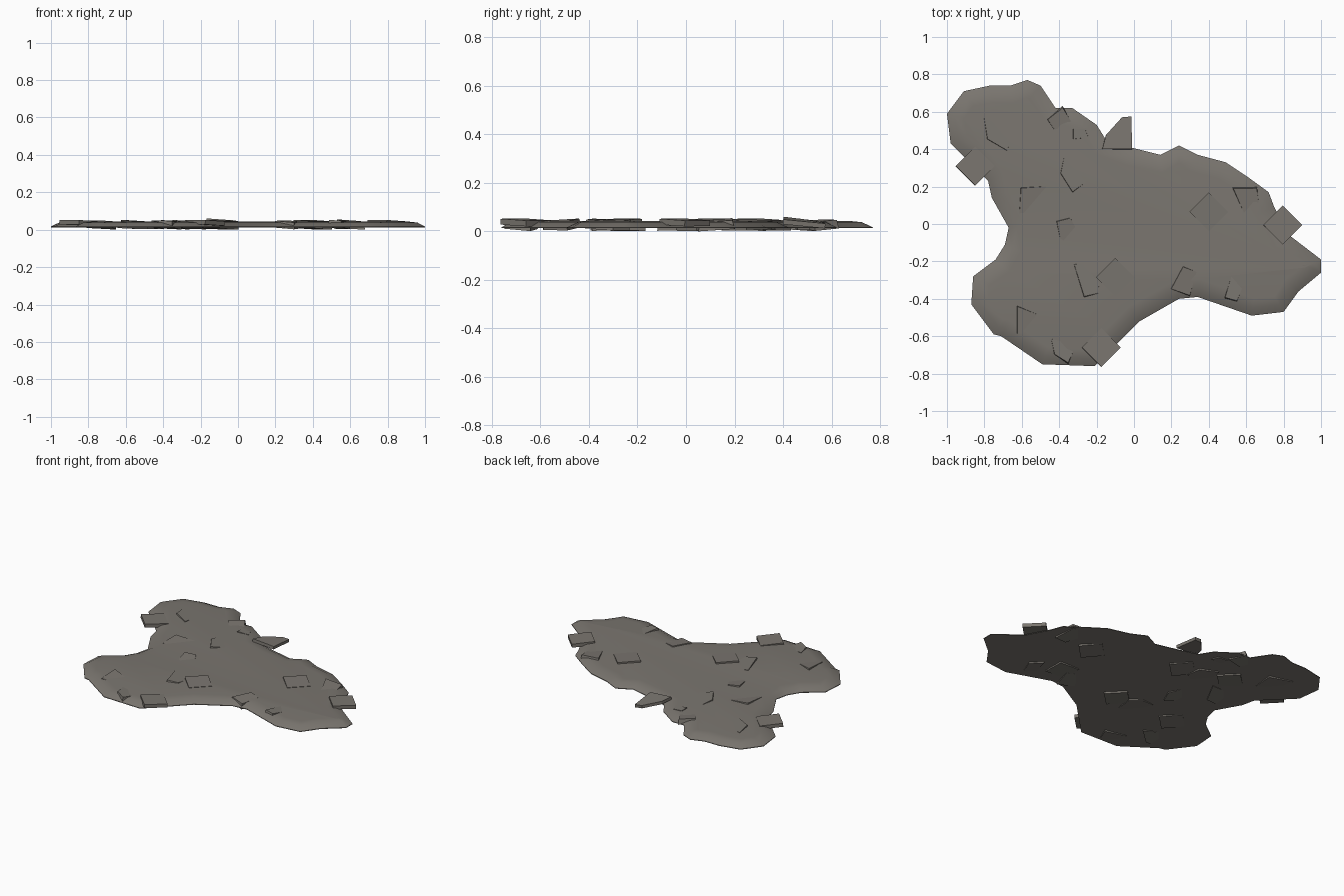
import bpy, bmesh, math
from mathutils import Matrix, Vector

if "Cube" in bpy.data.objects:
    bpy.data.objects.remove(bpy.data.objects["Cube"])

mat = bpy.data.materials.new("warm grey stone")
mat.diffuse_color = (0.195, 0.18, 0.16, 1)
mat.use_nodes = True
mat.node_tree.nodes["Principled BSDF"].inputs["Base Color"].default_value = mat.diffuse_color


def add_object(name, bm, smooth=False):
    bmesh.ops.recalc_face_normals(bm, faces=bm.faces)
    me = bpy.data.meshes.new(name)
    bm.to_mesh(me)
    bm.free()
    me.materials.append(mat)
    ob = bpy.data.objects.new(name, me)
    bpy.context.collection.objects.link(ob)
    if smooth:
        for p in me.polygons:
            p.use_smooth = True
        me.set_sharp_from_angle(angle=math.radians(50))
    return ob


def prism(name, pts, z0, z1, taper=1.0, tilt=(0, 0)):
    """Flat polygon slab with a smaller top, tilted about its centre."""
    bm = bmesh.new()
    c = sum((Vector((x, y, 0)) for x, y in pts), Vector()) / len(pts)
    h = (z1 - z0) / 2
    lo, hi = [], []
    for x, y in pts:
        d = Vector((x, y, 0)) - c
        lo.append(bm.verts.new(d + Vector((0, 0, -h))))
        hi.append(bm.verts.new(d * taper + Vector((0, 0, h))))
    bm.faces.new(lo[::-1])
    bm.faces.new(hi)
    n = len(pts)
    for i in range(n):
        j = (i + 1) % n
        bm.faces.new((lo[i], lo[j], hi[j], hi[i]))
    rot = Matrix.Rotation(tilt[0], 4, 'X') @ Matrix.Rotation(tilt[1], 4, 'Y')
    bm.transform(Matrix.Translation(c + Vector((0, 0, (z0 + z1) / 2))) @ rot)
    return add_object(name, bm)


# Main patch of ground: irregular outline with a sloped rim
outline = [(1, -.19), (.83, -.06), (.75, .09), (.72, .17), (.61, .25), (.49, .33),
           (.34, .37), (.24, .42), (.14, .37), (-.02, .41), (-.15, .45), (-.2, .53),
           (-.33, .62), (-.42, .62), (-.5, .74), (-.57, .77), (-.66, .74), (-.77, .74),
           (-.91, .71), (-1, .59), (-.98, .43), (-.9, .35), (-.78, .23), (-.76, .14),
           (-.67, -.02), (-.69, -.11), (-.74, -.19), (-.86, -.28), (-.87, -.43),
           (-.75, -.59), (-.71, -.6), (-.49, -.75), (-.21, -.76), (-.08, -.63),
           (.03, -.52), (.24, -.4), (.34, -.39), (.63, -.49), (.8, -.47), (.88, -.36),
           (1, -.26)]
bm = bmesh.new()
base = [bm.verts.new((x, y, 0.012)) for x, y in outline]
bottom = bm.faces.new(base)
top = bm.faces.new([bm.verts.new((x, y, 0.016)) for x, y in outline])
tv = list(top.verts)
for i in range(len(base)):
    j = (i + 1) % len(base)
    bm.faces.new((base[i], base[j], tv[j], tv[i]))
bmesh.ops.recalc_face_normals(bm, faces=bm.faces)
for width, z in ((.045, .037), (.05, .042)):
    bmesh.ops.inset_region(bm, faces=[top], thickness=width, use_even_offset=False)
    for v in top.verts:
        v.co.z = z
add_object("ground_patch", bm, smooth=True)

# Square tiles, poking through top (first group) or underside (second group)
tiles = [(-.85, .31, .036, 45), (.40, .065, .036, 45), (.795, -.005, .036, 45),
         (-.1, -.285, .036, 45), (-.175, -.66, .036, 45),
         (-.18, .25, .018, 45), (-.5, .33, .018, 45), (-.55, -.29, .018, 45),
         (.38, -.24, .018, 0), (.4, .065, .016, 45), (-.1, -.285, .016, 45)]
for i, (x, y, z, a) in enumerate(tiles):
    pts = [(x + .104 * math.cos(math.radians(a + 45 + k * 90)),
            y + .104 * math.sin(math.radians(a + 45 + k * 90))) for k in range(4)]
    t = .03 if i % 2 else -.03
    prism(f"square_tile_{i + 1}", pts, z - .012, z + .012, 1, (t, .04))

# Broken shards lying almost flush in the surface
shards = [[(-.81, .57), (-.65, .53), (-.67, .38), (-.79, .45)],
          [(-.61, .2), (-.46, .21), (-.54, .06), (-.62, .05)],
          [(-.38, .37), (-.26, .32), (-.25, .22), (-.33, .16), (-.4, .27)],
          [(-.42, .02), (-.34, .04), (-.3, -.03), (-.34, -.12), (-.4, -.08)],
          [(-.33, -.21), (-.24, -.2), (-.17, -.25), (-.19, -.38), (-.27, -.4)],
          [(-.63, -.43), (-.48, -.49), (-.59, -.59), (-.63, -.59)],
          [(-.45, -.61), (-.3, -.64), (-.35, -.75), (-.43, -.7)],
          [(.19, -.35), (.26, -.22), (.34, -.25), (.3, -.39)],
          [(.48, -.4), (.53, -.23), (.6, -.3), (.55, -.42)],
          [(.52, .2), (.66, .2), (.68, .05), (.59, .04)],
          [(-.33, .51), (-.26, .51), (-.24, .46), (-.33, .45)],
          [(-.47, .56), (-.38, .63), (-.32, .53), (-.43, .5)]]
for i, pts in enumerate(shards):
    s = 1 if i % 2 else -1
    prism(f"shard_{i + 1}", pts, .008, .044, .9, (.06 * s, .07))

# Larger shard sticking out at the back edge
prism("edge_shard", [(-.17, .4), (-.15, .475), (-.065, .57), (-.015, .575), (-.01, .4)],
      .025, .045, 1, (-.1, .07))

# Rest everything on the floor
obs = list(bpy.data.objects)
bpy.context.view_layer.update()
low = min((o.matrix_world @ v.co).z for o in obs for v in o.data.vertices)
for o in obs:
    o.location.z -= low
